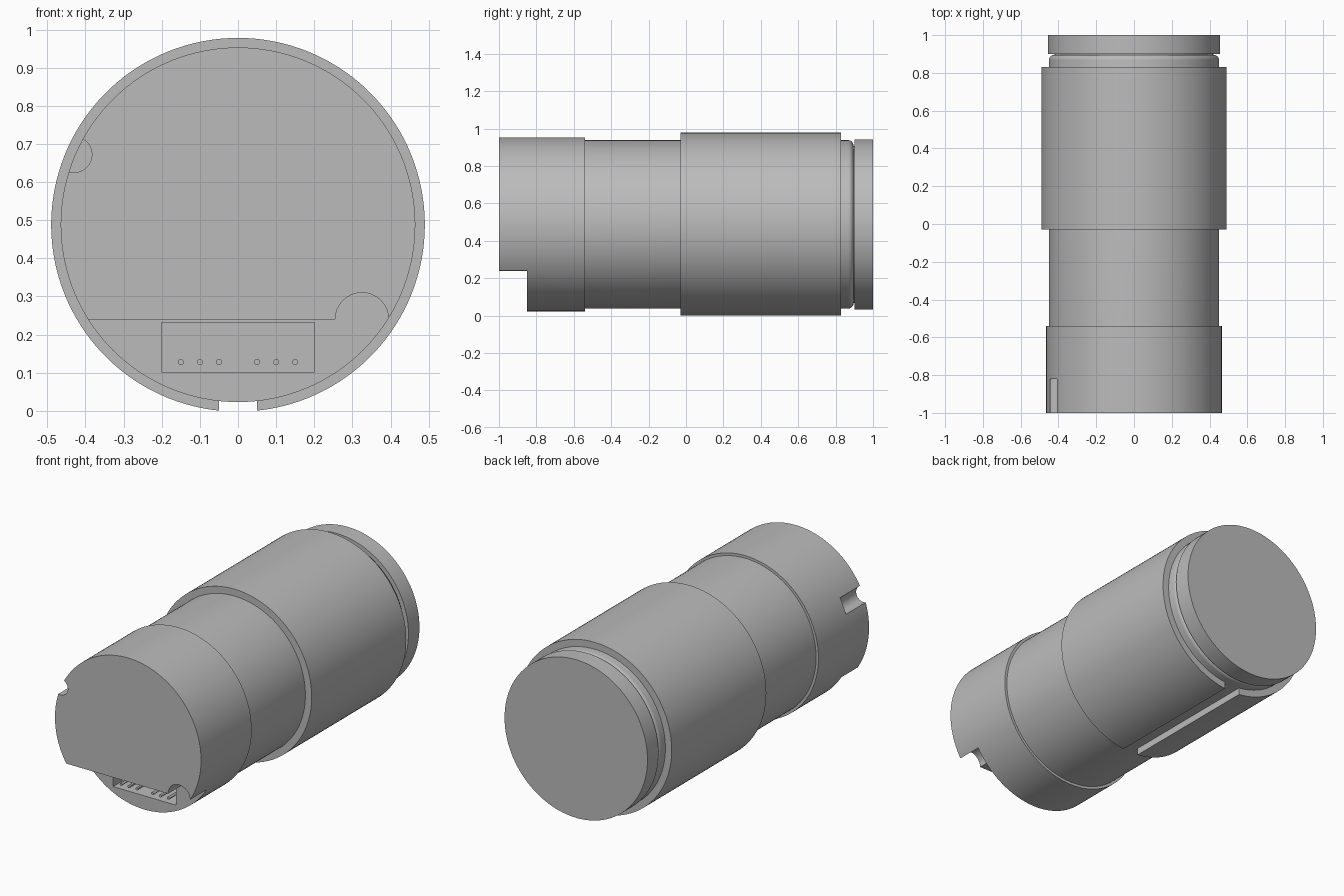
import bpy, bmesh, math
from math import sin, cos, pi
from mathutils import Matrix

if "Cube" in bpy.data.objects:
    bpy.data.objects.remove(bpy.data.objects["Cube"])

AXIS_Z = 0.488      # height of the long axis
SIDES = 128

grey = bpy.data.materials.new("housing_grey")
grey.use_nodes = True
colour = (0.5, 0.5, 0.5, 1)
grey.diffuse_color = colour
grey.node_tree.nodes["Principled BSDF"].inputs["Base Color"].default_value = colour


def finish(name, bm):
    bmesh.ops.recalc_face_normals(bm, faces=bm.faces)
    mesh = bpy.data.meshes.new(name)
    bm.to_mesh(mesh)
    bm.free()
    mesh.materials.append(grey)
    obj = bpy.data.objects.new(name, mesh)
    bpy.context.collection.objects.link(obj)
    return obj


def smooth(obj):
    bpy.ops.object.select_all(action='DESELECT')
    obj.select_set(True)
    bpy.context.view_layer.objects.active = obj
    bpy.ops.object.shade_smooth_by_angle(angle=math.radians(30))


def turned(name, profile):
    """Solid of revolution about the long axis from (radius, y) pairs."""
    bm = bmesh.new()
    rings = [[bm.verts.new((r * cos(2 * pi * i / SIDES), y, AXIS_Z + r * sin(2 * pi * i / SIDES)))
              for i in range(SIDES)] for r, y in profile]
    for a, b in zip(rings, rings[1:]):
        for i in range(SIDES):
            j = (i + 1) % SIDES
            bm.faces.new((a[i], a[j], b[j], b[i]))
    bm.faces.new(rings[0])
    bm.faces.new(rings[-1])
    return finish(name, bm)


def extruded(name, outline, y0, y1):
    """Prism along y from an (x, z) outline."""
    bm = bmesh.new()
    face = bm.faces.new([bm.verts.new((x, y0, z)) for x, z in outline])
    new = bmesh.ops.extrude_face_region(bm, geom=[face])["geom"]
    bmesh.ops.translate(bm, vec=(0, y1 - y0, 0),
                        verts=[v for v in new if isinstance(v, bmesh.types.BMVert)])
    return finish(name, bm)


def rect(x0, x1, z0, z1):
    return [(x0, z0), (x1, z0), (x1, z1), (x0, z1)]


def circle(x, z, r, n=32):
    return [(x + r * cos(2 * pi * i / n), z + r * sin(2 * pi * i / n)) for i in range(n)]


def carve(obj, cutter):
    mod = obj.modifiers.new("cut", 'BOOLEAN')
    mod.operation = 'DIFFERENCE'
    mod.solver = 'EXACT'
    mod.object = cutter
    bpy.context.view_layer.objects.active = obj
    bpy.ops.object.modifier_apply(modifier=mod.name)
    bpy.data.objects.remove(cutter)


# Front housing: stepped flat, two round notches and the connector pocket
STEP_Y = -0.85
front = turned("front_housing", [(0.465, -1), (0.465, -0.54)])
carve(front, extruded("step_cutter", rect(-0.6, 0.6, -0.1, 0.24), -1.1, STEP_Y))
carve(front, extruded("key_notch_cutter", circle(-0.43, 0.672, 0.047), -1.1, -0.82))
carve(front, extruded("cable_notch_cutter", circle(0.325, 0.24, 0.07), -1.1, STEP_Y))
carve(front, extruded("pocket_cutter", rect(-0.2, 0.2, 0.102, 0.232), -0.9, -0.68))
smooth(front)

# Connector pins
for side in (-1, 1):
    for n in range(1, 4):
        smooth(extruded(f"pin_{'left' if side > 0 else 'right'}_{n}",
                        circle(side * n * 0.05, 0.128, 0.008, 12), STEP_Y, -0.67))

# Main barrel with a rounded shoulder running into the rear groove
shoulder = [(0.42 + 0.03 * cos(a), 0.868 + 0.028 * sin(a))
            for a in (pi / 2 * i / 8 for i in range(9))]
smooth(turned("main_barrel", [(0.45, -0.545)] + shoulder + [(0.42, 0.905)]))

# Rear cap
smooth(turned("rear_cap", [(0.455, 0.9), (0.455, 1)]))

# Split sleeve, open along the underside
OUTER, INNER, HALF_SLOT = 0.49, 0.449, 0.05


def arc(r):
    gap = math.asin(HALF_SLOT / r)
    angles = [-pi / 2 + gap + (2 * pi - 2 * gap) * i / SIDES for i in range(SIDES + 1)]
    return [(r * cos(a), AXIS_Z + r * sin(a)) for a in angles]


bm = bmesh.new()
loops = [[bm.verts.new((x, y, z)) for x, z in arc(r)]
         for r, y in ((OUTER, -0.03), (OUTER, 0.83), (INNER, 0.83), (INNER, -0.03))]
for k in range(4):
    a, b = loops[k], loops[(k + 1) % 4]
    for i in range(SIDES):
        bm.faces.new((a[i], a[i + 1], b[i + 1], b[i]))
for end in (0, -1):
    bm.faces.new([loop[end] for loop in loops])
smooth(finish("split_sleeve", bm))
